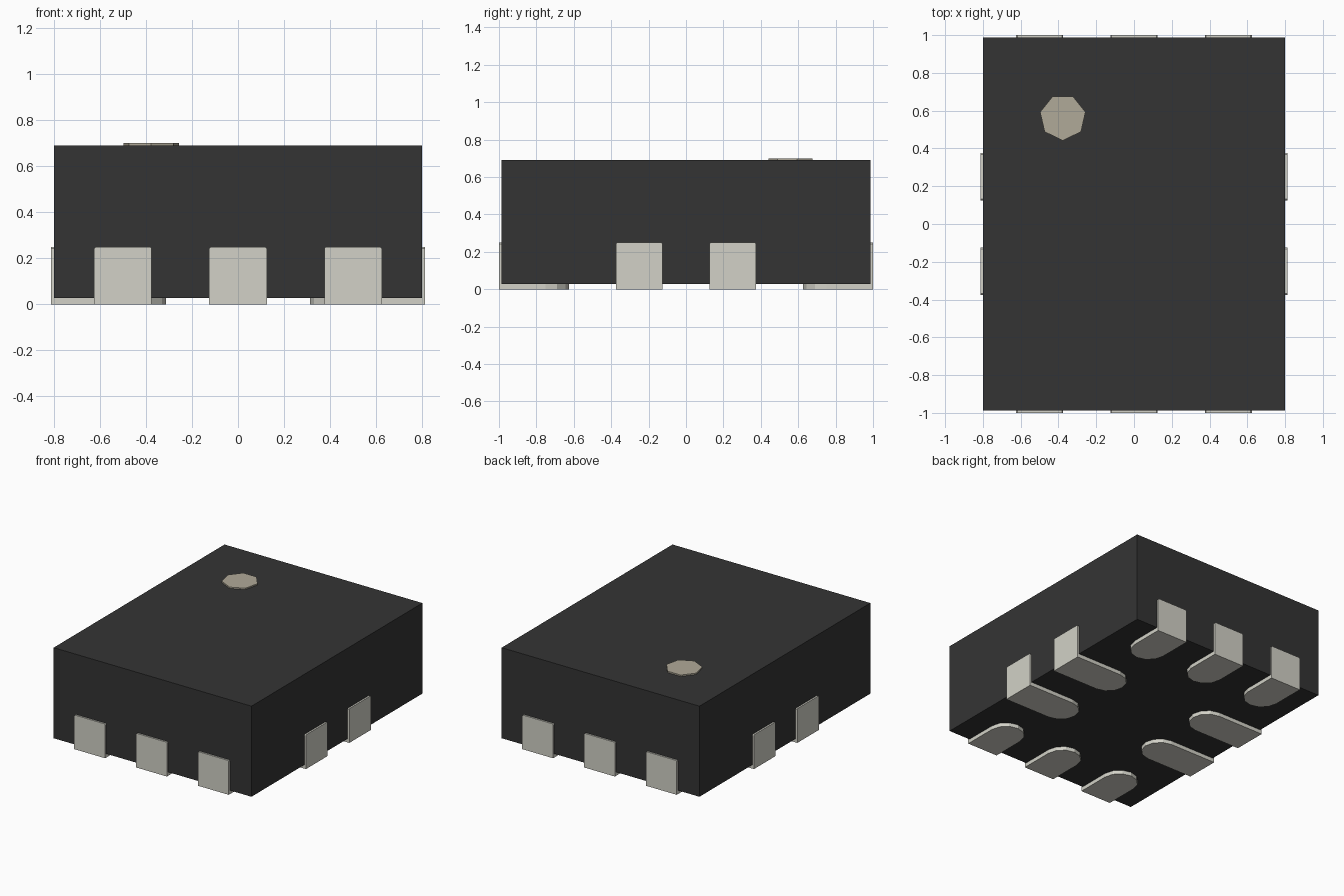
import bpy, bmesh, math
from mathutils import Matrix

old = bpy.data.objects.get("Cube")
if old:
    bpy.data.objects.remove(old)


def material(name, rgb):
    m = bpy.data.materials.new(name)
    m.use_nodes = True
    m.diffuse_color = (*rgb, 1)
    m.node_tree.nodes["Principled BSDF"].inputs["Base Color"].default_value = (*rgb, 1)
    return m


BLACK = material("black plastic", (0.034, 0.034, 0.034))
METAL = material("pale grey metal", (0.645, 0.639, 0.572))
MARK = material("light brown mark", (0.435, 0.398, 0.316))

HX, HY = 0.80, 0.987          # body half sizes
BOTTOM, TOP = 0.028, 0.69     # body heights
THICK = 0.0125                # terminal plate thickness
HALF_W, TERM_H = 0.125, 0.25  # terminal half width and height


def finish(bm, name, mat):
    bmesh.ops.recalc_face_normals(bm, faces=bm.faces)
    mesh = bpy.data.meshes.new(name)
    bm.to_mesh(mesh)
    bm.free()
    mesh.materials.append(mat)
    ob = bpy.data.objects.new(name, mesh)
    bpy.context.collection.objects.link(ob)
    return ob


def raise_faces(bm, faces, height):
    """Extrude faces upward and return the new top faces."""
    geom = bmesh.ops.extrude_face_region(bm, geom=faces)["geom"]
    verts = [g for g in geom if isinstance(g, bmesh.types.BMVert)]
    bmesh.ops.translate(bm, verts=verts, vec=(0, 0, height))
    return [g for g in geom if isinstance(g, bmesh.types.BMFace)]


def terminal(name, wall, length, offset, angle):
    """Folded terminal on the +x wall, then turned about z by angle."""
    bm = bmesh.new()
    w, outer = HALF_W, wall + THICK
    arc_x = outer - length + w
    a, b = bm.verts.new((wall, -w, 0)), bm.verts.new((wall, w, 0))
    c, d = bm.verts.new((outer, w, 0)), bm.verts.new((outer, -w, 0))
    # Rounded tongue under the body
    arc = [bm.verts.new((arc_x - w * math.sin(math.pi * i / 6),
                         w * math.cos(math.pi * i / 6), 0)) for i in range(7)]
    strip = bm.faces.new((a, d, c, b))
    tongue = bm.faces.new([a, b] + arc)
    tops = raise_faces(bm, [strip, tongue], BOTTOM)
    # Upright plate against the wall
    rim = max(tops, key=lambda f: f.calc_center_median().x)
    top = raise_faces(bm, [rim], TERM_H - BOTTOM)[0]
    corners = [e for e in top.edges if abs(e.verts[0].co.y - e.verts[1].co.y) < 1e-5]
    bmesh.ops.bevel(bm, geom=corners, offset=0.007, segments=1, affect='EDGES')
    bmesh.ops.translate(bm, verts=bm.verts, vec=(0, offset, 0))
    bmesh.ops.rotate(bm, verts=bm.verts, cent=(0, 0, 0),
                     matrix=Matrix.Rotation(angle, 3, 'Z'))
    return finish(bm, name, METAL)


# Body block
bm = bmesh.new()
bmesh.ops.create_cube(bm, size=1)
bmesh.ops.scale(bm, verts=bm.verts, vec=(2 * HX, 2 * HY, TOP - BOTTOM))
bmesh.ops.translate(bm, verts=bm.verts, vec=(0, 0, (TOP + BOTTOM) / 2))
finish(bm, "body", BLACK)

# Seven-sided first-pin mark with a point toward the front
bm = bmesh.new()
disc = [bm.verts.new((-0.377 + 0.123 * math.sin(math.tau * i / 7),
                      0.565 - 0.123 * math.cos(math.tau * i / 7), TOP - 0.002))
        for i in range(7)]
raise_faces(bm, [bm.faces.new(disc)], 0.012)
finish(bm, "pin_mark", MARK)

# Three short terminals on the front and back, two long ones on each side
for i, off in enumerate((-0.5, 0, 0.5), 1):
    terminal(f"front_terminal_{i}", HY, 0.373, off, -math.pi / 2)
    terminal(f"back_terminal_{i}", HY, 0.373, off, math.pi / 2)
for i, off in enumerate((-0.25, 0.25), 1):
    terminal(f"left_terminal_{i}", HX, 0.50, off, 0)
    terminal(f"right_terminal_{i}", HX, 0.50, off, math.pi)
